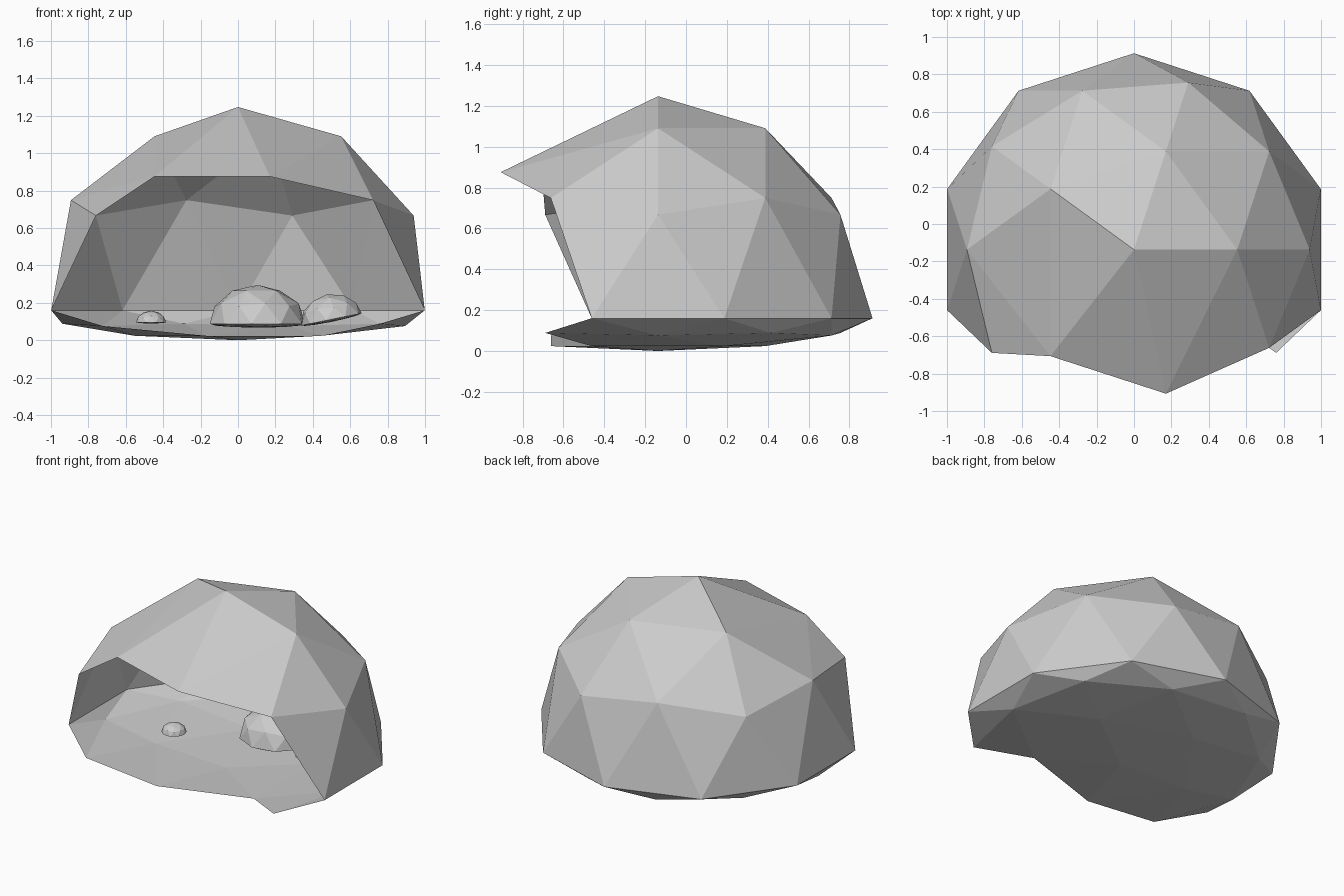
import bpy, bmesh
from mathutils import Matrix, Vector

if "Cube" in bpy.data.objects:
    bpy.data.objects.remove(bpy.data.objects["Cube"])


def finish(name, bm):
    me = bpy.data.meshes.new(name)
    bm.to_mesh(me)
    bm.free()
    ob = bpy.data.objects.new(name, me)
    bpy.context.collection.objects.link(ob)
    return ob


# Cave shell: low-poly sphere, flattened below its equator, open at the front
R, CY, RIM = 1.05, -0.137, 0.16
bm = bmesh.new()
bmesh.ops.create_icosphere(bm, subdivisions=2, radius=1)
bmesh.ops.delete(bm, geom=[v for v in bm.verts if v.co.y < -0.75], context='VERTS')
for v in bm.verts:
    x, y, z = v.co
    brow = 0.8 < z < 0.9 and y < -0.2
    v.co.x, v.co.y = x * R, y * R + CY
    v.co.z = 0.197 + z * 1.05 if z > 0.01 else RIM * (1 + z)
    # Overhanging brow pulled out and down
    if brow:
        v.co += Vector((0, -0.245, -0.215))
finish("cave_shell", bm)


# Rocks on the cave floor: flattened-bottom domes
def rock(name, loc, radius, height, spin, tilt=0.0):
    bm = bmesh.new()
    bmesh.ops.create_icosphere(bm, subdivisions=2, radius=1)
    bmesh.ops.rotate(bm, verts=bm.verts, matrix=Matrix.Rotation(spin, 3, 'Z'))
    for v in bm.verts:
        z = v.co.z
        v.co = (v.co.x * radius, v.co.y * radius,
                z * height if z > 0 else z * height * 0.1)
    bmesh.ops.rotate(bm, verts=bm.verts, matrix=Matrix.Rotation(tilt, 3, 'Y'))
    bmesh.ops.translate(bm, verts=bm.verts, vec=loc)
    finish(name, bm)


rock("large_rock", (0.105, 0.31, 0.088), 0.26, 0.208, 0.5)
rock("medium_rock", (0.5, 0.21, 0.112), 0.166, 0.135, 1.1, -0.2)
rock("small_rock", (-0.465, -0.05, 0.096), 0.081, 0.062, 0.3)
